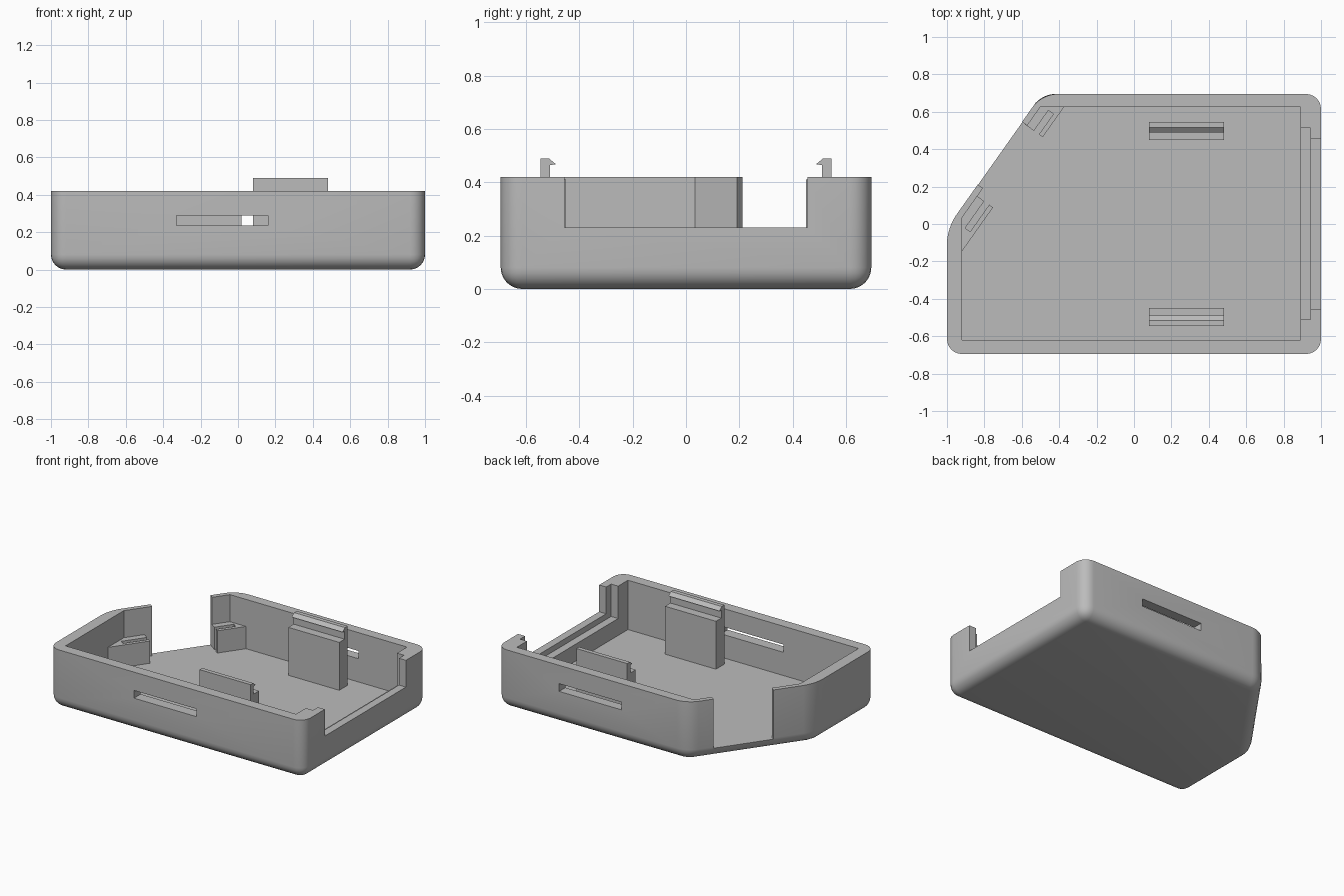
import bpy, bmesh, math
from mathutils import Vector

cube = bpy.data.objects.get("Cube")
if cube:
    bpy.data.objects.remove(cube, do_unlink=True)

grey = bpy.data.materials.new("plain_grey")
grey.use_nodes = True
COLOUR = (0.5, 0.5, 0.5, 1)
grey.diffuse_color = COLOUR
grey.node_tree.nodes["Principled BSDF"].inputs["Base Color"].default_value = COLOUR

RIM, FLOOR = 0.42, 0.07
ALONG = Vector((0.577, 0.816))    # direction of the cut corner
INWARD = Vector((0.816, -0.577))  # normal of the cut corner


def diagonal(t, n):
    """Point given along and across the cut corner."""
    return tuple(ALONG * t + INWARD * n)


def finish(bm, name):
    bmesh.ops.recalc_face_normals(bm, faces=bm.faces)
    mesh = bpy.data.meshes.new(name)
    bm.to_mesh(mesh)
    bm.free()
    mesh.materials.append(grey)
    obj = bpy.data.objects.new(name, mesh)
    bpy.context.collection.objects.link(obj)
    return obj


def extrude(points, depth):
    """Closed prism from 3D outline points and a depth vector."""
    bm = bmesh.new()
    face = bm.faces.new([bm.verts.new(p) for p in points])
    new = bmesh.ops.extrude_face_region(bm, geom=[face])["geom"]
    verts = [g for g in new if isinstance(g, bmesh.types.BMVert)]
    bmesh.ops.translate(bm, verts=verts, vec=depth)
    return bm


def prism(name, outline, z0, z1):
    return finish(extrude([(x, y, z0) for x, y in outline], (0, 0, z1 - z0)), name)


def box(name, x0, x1, y0, y1, z0, z1):
    return prism(name, [(x0, y0), (x1, y0), (x1, y1), (x0, y1)], z0, z1)


# Tray body: five-sided block with rounded corners and underside
outline = [(-1, -0.695), (1, -0.695), (1, 0.695), (-0.493, 0.695), (-1, -0.022)]
bm = extrude([(x, y, 0) for x, y in outline], (0, 0, RIM))
round_edges = [e for e in bm.edges if min(v.co.z for v in e.verts) < 0.01]
bmesh.ops.bevel(bm, geom=round_edges, offset=0.08, segments=6, profile=0.5,
                affect='EDGES')
tray = finish(bm, "tray_body")

# Cavity, side openings and wall slots
cutters = [
    prism("cavity", [(-0.92, -0.62), (0.89, -0.62), (0.89, 0.625),
                     (-0.501, 0.625), (-0.92, 0.033)], FLOOR, 0.6),
    box("side_opening", 0.93, 1.1, -0.455, 0.455, 0.23, 0.6),
    box("side_groove", 0.85, 0.945, -0.51, 0.512, 0.19, 0.6),
    prism("corner_opening", [diagonal(-0.31, -0.9), diagonal(-0.31, -0.72),
                             diagonal(0.10, -0.72), diagonal(0.10, -0.9)], FLOOR, 0.6),
    box("front_slot", -0.33, 0.16, -0.8, -0.58, 0.235, 0.29),
    box("back_slot", 0.02, 0.51, 0.58, 0.8, 0.235, 0.29),
]
for cutter in cutters:
    mod = tray.modifiers.new(cutter.name, 'BOOLEAN')
    mod.operation, mod.solver, mod.object = 'DIFFERENCE', 'EXACT', cutter
    cutter.hide_render = True
cut_mesh = bpy.data.meshes.new_from_object(
    tray.evaluated_get(bpy.context.evaluated_depsgraph_get()))
tray.modifiers.clear()
tray.data = cut_mesh
for cutter in cutters:
    bpy.data.objects.remove(cutter, do_unlink=True)

bpy.ops.object.select_all(action='DESELECT')
tray.select_set(True)
bpy.context.view_layer.objects.active = tray
bpy.ops.object.shade_smooth_by_angle(angle=math.radians(30))

# Snap clips: thick block, thin stem and hook facing the middle
clip = [(0.545, FLOOR - 0.02), (0.545, 0.49), (0.515, 0.49), (0.488, 0.468),
        (0.51, 0.464), (0.51, 0.41), (0.45, 0.41), (0.45, FLOOR - 0.02)]
for name, side in (("front_clip", -1), ("back_clip", 1)):
    finish(extrude([(0.08, side * y, z) for y, z in clip], (0.4, 0, 0)), name)


# Slotted posts either side of the corner opening
def post(name, end, slot_end, face_end, wall_end):
    face, slot_in, slot_out, wall = -0.667, -0.692, -0.725, -0.785
    pts = [(end, face), (face_end, face), (wall_end, wall), (end, wall),
           (end, slot_out), (slot_end, slot_out), (slot_end, slot_in), (end, slot_in)]
    prism(name, [diagonal(t, n) for t, n in pts], FLOOR - 0.02, 0.228)


post("left_corner_post", -0.363, -0.539, -0.66, -0.55)
post("back_corner_post", 0.098, 0.232, 0.31, 0.25)
